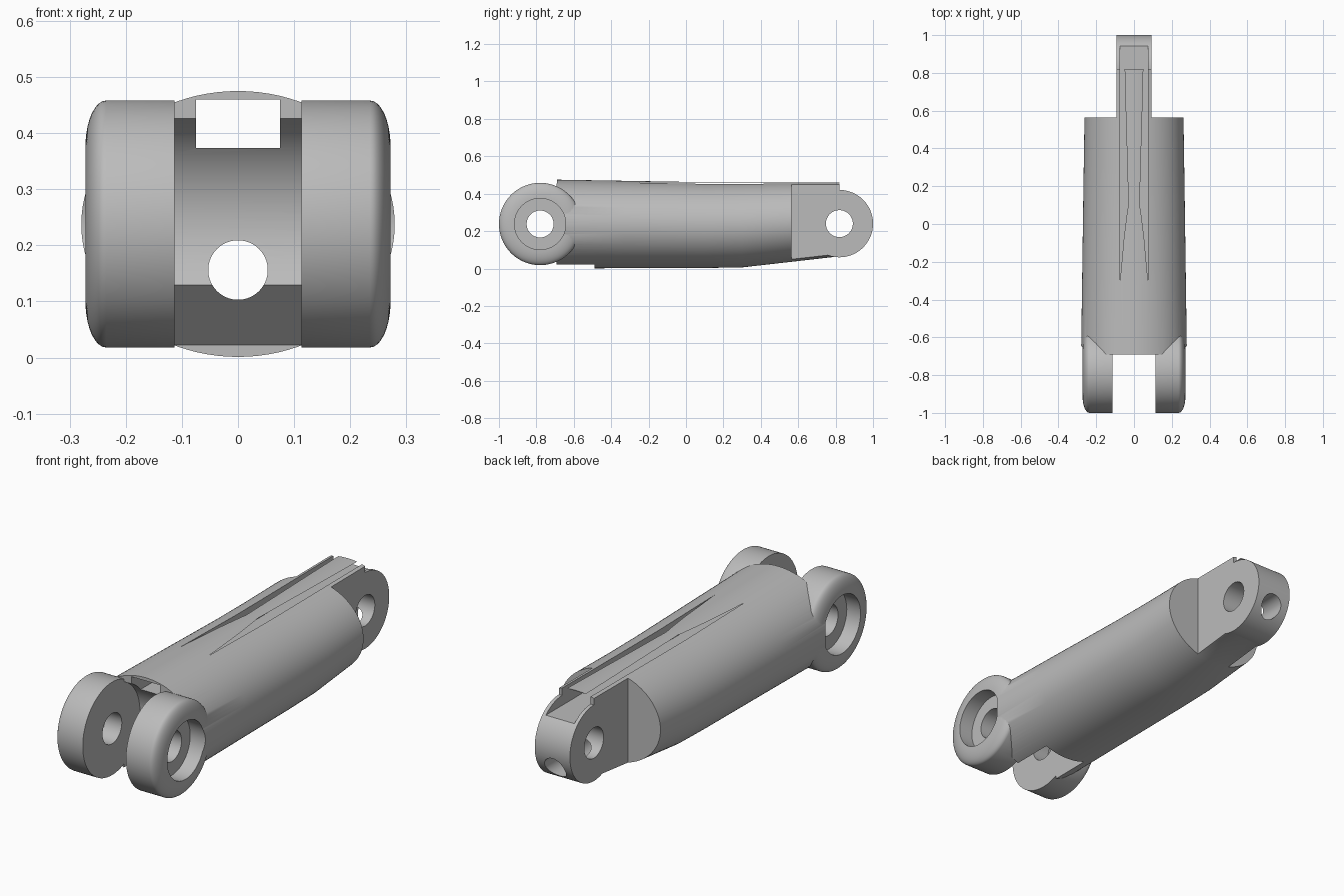
import bpy
import bmesh
from math import cos, sin, pi, atan2
from mathutils import Vector

cube = bpy.data.objects.get("Cube")
if cube:
    bpy.data.objects.remove(cube, do_unlink=True)

SEG = 96
PIVOT_Y, PIVOT_Z = -0.78, 0.238    # fork pivot
TONGUE_Y, TONGUE_Z = 0.82, 0.24    # tongue pivot
GAP = 0.113                        # half width of the fork gap

metal = bpy.data.materials.new("plain grey metal")
metal.use_nodes = True
grey = (0.5, 0.5, 0.5, 1)
metal.diffuse_color = grey
metal.node_tree.nodes["Principled BSDF"].inputs["Base Color"].default_value = grey


def loft(name, rings):
    """Closed solid through a series of matching rings of points."""
    bm = bmesh.new()
    loops = [[bm.verts.new(p) for p in ring] for ring in rings]
    n = len(loops[0])
    for a, b in zip(loops, loops[1:]):
        for i in range(n):
            j = (i + 1) % n
            bm.faces.new((a[i], a[j], b[j], b[i]))
    bm.faces.new(loops[0])
    bm.faces.new(loops[-1])
    bmesh.ops.recalc_face_normals(bm, faces=bm.faces)
    mesh = bpy.data.meshes.new(name)
    bm.to_mesh(mesh)
    bm.free()
    mesh.materials.append(metal)
    obj = bpy.data.objects.new(name, mesh)
    bpy.context.collection.objects.link(obj)
    return obj


def ellipse(center, u, v):
    """Ring of points spanned by two half axes."""
    c, u, v = Vector(center), Vector(u), Vector(v)
    return [c + u * cos(2 * pi * i / SEG) + v * sin(2 * pi * i / SEG) for i in range(SEG)]


def turned(name, profile, y, z):
    """Solid turned about a sideways axis, from (x, radius) pairs."""
    return loft(name, [ellipse((x, y, z), (0, r, 0), (0, 0, r)) for x, r in profile])


def box(name, x0, x1, y0, y1, z0, z1):
    return loft(name, [[Vector((x, y, z)) for x, z in ((x0, z0), (x1, z0), (x1, z1), (x0, z1))]
                       for y in (y0, y1)])


def combine(target, tool, operation):
    """Apply a boolean and discard the tool."""
    mod = target.modifiers.new(operation.lower(), 'BOOLEAN')
    mod.operation = operation
    mod.solver = 'EXACT'
    mod.object = tool
    bpy.ops.object.select_all(action='DESELECT')
    bpy.context.view_layer.objects.active = target
    target.select_set(True)
    bpy.ops.object.modifier_apply(modifier=mod.name)
    bpy.data.objects.remove(tool, do_unlink=True)


# Tapered oval barrel: y, half width, bottom, top
stations = [(-0.692, 0.28, 0.0, 0.475), (-0.33, 0.275, 0.002, 0.469), (0.1, 0.269, 0.003, 0.4615),
            (0.3, 0.266, 0.006, 0.462), (0.565, 0.262, 0.036, 0.463), (0.82, 0.258, 0.065, 0.4637)]
link_arm = loft("link_arm", [ellipse((0, y, (lo + hi) / 2), (w, 0, 0), (0, 0, (hi - lo) / 2))
                             for y, w, lo, hi in stations])

# Rounded tongue end, then the flats that narrow it
combine(link_arm, turned("tongue", [(-0.15, 0.18), (0.15, 0.18)], TONGUE_Y, TONGUE_Z), 'UNION')
for side in (-1, 1):
    x0, x1 = sorted((side * 0.092, side * 0.5))
    combine(link_arm, box("tongue_flat", x0, x1, 0.565, 1.2, -0.2, 0.7), 'DIFFERENCE')

# Fork gap: round clearance with an undercut ramp at the bottom
R = 0.208
start, end = atan2(0.19, 0.09), atan2(-0.108, 0.177)
outline = [(PIVOT_Y + R * cos(start + (end - start) * i / 24),
            PIVOT_Z + R * sin(start + (end - start) * i / 24)) for i in range(25)]
outline += [(-0.49, 0.022), (-0.49, -0.1), (-1.1, -0.1), (-1.1, 0.6), (outline[0][0], 0.6)]
combine(link_arm, loft("fork_gap", [[Vector((x, y, z)) for y, z in outline]
                                    for x in (-GAP, GAP)]), 'DIFFERENCE')

# Fork cheeks with rounded outer rims
for side in (-1, 1):
    profile = [(GAP, 0.22)]
    profile += [(0.235 + 0.037 * sin(pi * i / 20), 0.137 + 0.083 * cos(pi * i / 20))
                for i in range(11)]
    combine(link_arm, turned("cheek", [(side * x, r) for x, r in profile], PIVOT_Y, PIVOT_Z), 'UNION')

# Recesses in the cheeks
for side in (-1, 1):
    combine(link_arm, turned("recess", [(side * 0.2, 0.137), (side * 0.4, 0.137)],
                             PIVOT_Y, PIVOT_Z), 'DIFFERENCE')

# Pin holes at both ends
for y, z in ((PIVOT_Y, PIVOT_Z), (TONGUE_Y, TONGUE_Z)):
    combine(link_arm, turned("pin_hole", [(-0.5, 0.072), (0.5, 0.072)], y, z), 'DIFFERENCE')

# Lengthwise bore and square channel under the top surface
combine(link_arm, loft("bore", [ellipse((0, y, 0.156), (0.053, 0, 0), (0, 0, 0.053))
                                for y in (-1.2, 1.2)]), 'DIFFERENCE')
combine(link_arm, box("channel", -0.075, 0.075, -1.2, 1.2, 0.373, 0.46), 'DIFFERENCE')

# Smooth shading with crisp edges
bpy.ops.object.select_all(action='DESELECT')
link_arm.select_set(True)
bpy.context.view_layer.objects.active = link_arm
bpy.ops.object.shade_smooth_by_angle(angle=0.5)
